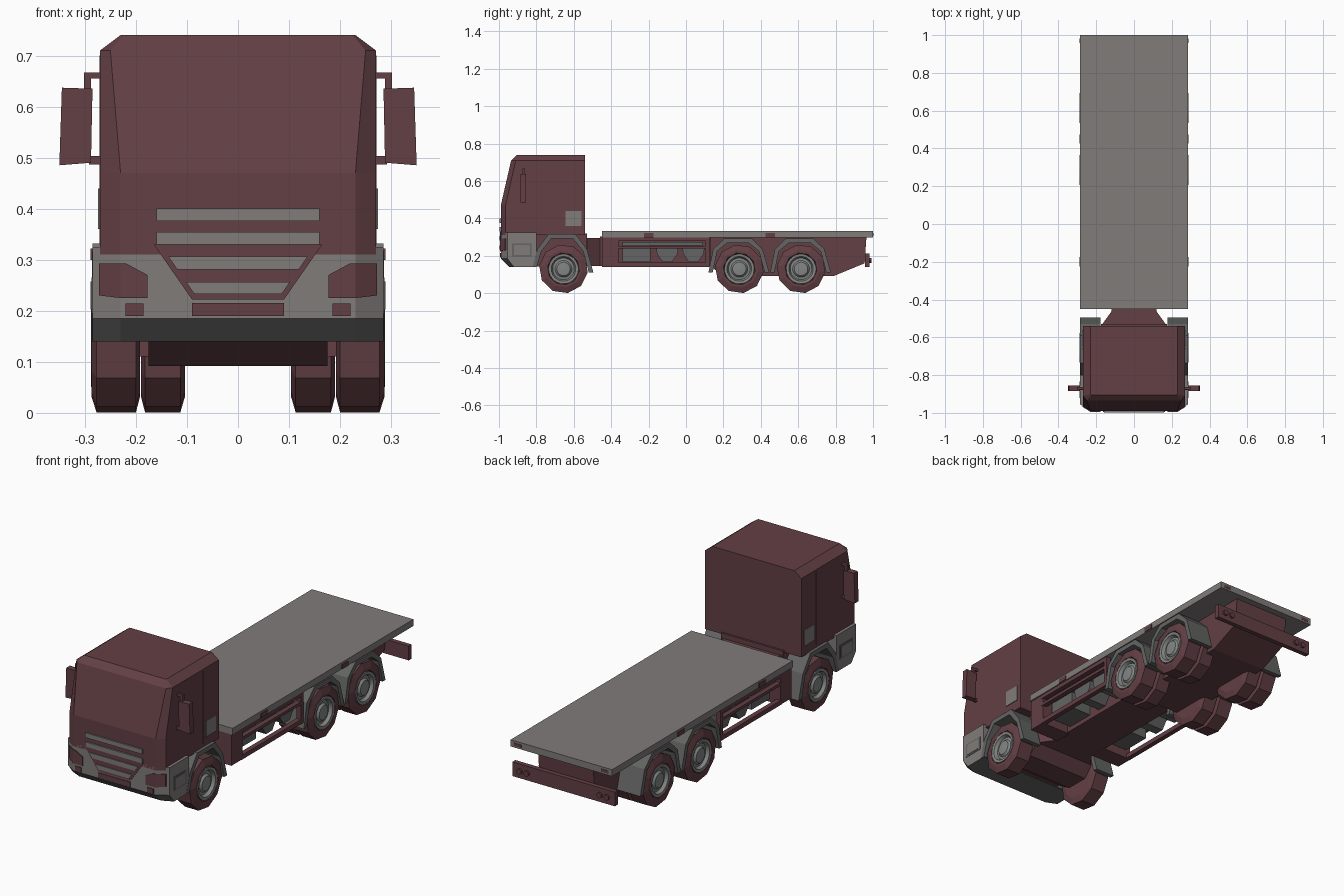
import bpy, bmesh, math

cube = bpy.data.objects.get("Cube")
if cube:
    bpy.data.objects.remove(cube, do_unlink=True)


def material(name, rgb):
    m = bpy.data.materials.new(name)
    m.use_nodes = True
    m.diffuse_color = (*rgb, 1)
    m.node_tree.nodes["Principled BSDF"].inputs["Base Color"].default_value = (*rgb, 1)
    return m


MAROON = material("maroon", (0.125, 0.05, 0.058))
GREY = material("warm_grey", (0.215, 0.2, 0.194))
DARK = material("dark_grey", (0.125, 0.13, 0.125))
RIM = material("rim_grey", (0.23, 0.235, 0.235))


def loft(name, rings, mats, closed=False, rule=None):
    """Skin equal rings of points; cap the ends unless the rings close on themselves."""
    bm = bmesh.new()
    vs = [[bm.verts.new(p) for p in r] for r in rings]
    n = len(rings[0])
    last = len(vs) if closed else len(vs) - 1
    for i in range(last):
        a, b = vs[i], vs[(i + 1) % len(vs)]
        for j in range(n):
            k = (j + 1) % n
            bm.faces.new((a[j], a[k], b[k], b[j]))
    if not closed:
        bm.faces.new(vs[0])
        bm.faces.new(vs[-1])
    bmesh.ops.recalc_face_normals(bm, faces=bm.faces[:])
    if rule:
        for f in bm.faces:
            f.material_index = rule(f)
    me = bpy.data.meshes.new(name)
    bm.to_mesh(me)
    bm.free()
    for m in mats:
        me.materials.append(m)
    ob = bpy.data.objects.new(name, me)
    bpy.context.collection.objects.link(ob)
    return ob


def sides(pair):
    return ((1, "left_"), (-1, "right_")) if pair else ((1, ""),)


def prism(name, pts, axis, a, b, mat, pair=False):
    """Extrude a flat outline along an axis, optionally on both sides."""
    put = {"x": lambda p, t: (t, p[0], p[1]),
           "y": lambda p, t: (p[0], t, p[1]),
           "z": lambda p, t: (p[0], p[1], t)}[axis]
    for s, tag in sides(pair):
        rings = [[(s * q[0], q[1], q[2]) for q in (put(p, t) for p in pts)] for t in (a, b)]
        loft(tag + name, rings, [mat])


def box(name, x, y, z, mat, pair=False):
    prism(name, [(x[0], y[0]), (x[1], y[0]), (x[1], y[1]), (x[0], y[1])], "z", z[0], z[1], mat, pair)


def revolve(name, profile, y, z, n, mat, s, smooth=False):
    """Spin (x, radius) points around a wheel axle."""
    rings = []
    for x, r in profile:
        rings.append([(s * x, y + r * math.cos(math.radians(-80) + math.tau * i / n),
                       z + r * math.sin(math.radians(-80) + math.tau * i / n)) for i in range(n)])
    ob = loft(name, rings, [mat])
    if smooth:
        bpy.ops.object.select_all(action="DESELECT")
        ob.select_set(True)
        bpy.context.view_layer.objects.active = ob
        bpy.ops.object.shade_smooth_by_angle(angle=math.radians(35))


# Cab shell: plan outlines stacked upward, narrowing at the roof
def plan(z, w, y_side, x_front, y_front, y_back):
    half = [(w, y_back, z), (w, y_side, z), (x_front, y_front, z)]
    return half + [(-x, y, zz) for x, y, zz in reversed(half)]


FRONT = -0.99
loft("cab", [plan(0.31, 0.27, -0.965, 0.23, FRONT, -0.54),
             plan(0.47, 0.27, -0.965, 0.23, FRONT, -0.54),
             plan(0.71, 0.27, -0.91, 0.25, -0.935, -0.54),
             plan(0.74, 0.23, -0.9, 0.225, -0.905, -0.54)], [MAROON])
box("door_seam", (0.268, 0.2715), (-0.665, -0.658), (0.33, 0.7), MAROON, True)
box("cab_side_panel", (0.265, 0.274), (-0.645, -0.56), (0.36, 0.44), GREY, True)

# Front bumper with a slanted darker lower lip
loft("front_bumper", [plan(0.14, 0.285, -0.92, 0.23, -0.945, -0.8),
                      plan(0.185, 0.285, -0.955, 0.23, FRONT, -0.8),
                      plan(0.325, 0.285, -0.955, 0.23, FRONT, -0.8)],
     [GREY, DARK], rule=lambda f: 1 if f.normal.z < -0.2 else 0)
box("step_frame", (0.28, 0.287), (-0.93, -0.825), (0.195, 0.265), DARK, True)
box("step_panel", (0.28, 0.289), (-0.92, -0.835), (0.203, 0.257), GREY, True)


# Grille: maroon tapered field with light slats
def half_width(z):
    return 0.09 + 0.075 * (z - 0.222) / 0.108


def slat(name, z0, z1, inset, depth, mat):
    a, b = half_width(z0) - inset, half_width(z1) - inset
    prism(name, [(-a, z0), (a, z0), (b, z1), (-b, z1)], "y", FRONT + 0.004, FRONT - depth, mat)


slat("grille_field", 0.222, 0.33, 0, 0.004, MAROON)
slat("grille_slat_lower", 0.233, 0.256, 0.012, 0.008, GREY)
slat("grille_slat_middle", 0.281, 0.306, 0.012, 0.008, GREY)
for z in (0.33, 0.376):
    box("grille_slat_upper", (-0.16, 0.16), (FRONT - 0.008, FRONT + 0.001), (z, z + 0.024), GREY)
box("number_plate", (-0.09, 0.09), (FRONT - 0.005, FRONT + 0.003), (0.19, 0.215), MAROON)
box("fog_lamp", (0.185, 0.22), (FRONT - 0.005, FRONT + 0.003), (0.19, 0.214), MAROON, True)


# Headlights wrap around the bumper corner
def front_y(x):
    return FRONT + max(0, x - 0.23) * 0.035 / 0.055


def wrap_plate(name, pts, mat):
    for s, tag in sides(True):
        loft(tag + name, [[(s * x, front_y(x) + d, z) for x, z in pts] for d in (-0.005, 0.003)], [mat])


wrap_plate("headlight_inner", [(0.177, 0.225), (0.23, 0.225), (0.23, 0.293), (0.22, 0.293), (0.177, 0.27)], MAROON)
wrap_plate("headlight_outer", [(0.23, 0.225), (0.272, 0.23), (0.272, 0.293), (0.23, 0.293)], MAROON)

# Mirrors on bracket arms
prism("mirror", [(0.288, 0.49), (0.35, 0.485), (0.345, 0.637), (0.285, 0.635)], "y", -0.885, -0.855, MAROON, True)
box("mirror_upper_arm", (0.265, 0.302), (-0.875, -0.862), (0.655, 0.667), MAROON, True)
box("mirror_post", (0.288, 0.302), (-0.875, -0.862), (0.625, 0.667), MAROON, True)
box("mirror_lower_arm", (0.265, 0.292), (-0.88, -0.867), (0.487, 0.503), MAROON, True)

# Chassis: under-cab block, tapering neck, middle beam and tail
prism("under_cab_block", [(-0.94, 0.142), (-0.78, 0.142), (-0.7, 0.092), (-0.58, 0.092),
                          (-0.53, 0.145), (-0.53, 0.32), (-0.94, 0.32)], "x", -0.175, 0.175, MAROON)
prism("chassis_neck", [(-0.175, -0.54), (0.175, -0.54), (0.11, -0.45), (-0.11, -0.45)], "z", 0.145, 0.295, MAROON)
box("chassis_beam", (-0.12, 0.12), (-0.46, 0.2), (0.145, 0.302), MAROON)
prism("chassis_tail", [(0.13, 0.145), (0.2, 0.092), (0.79, 0.092), (0.955, 0.16),
                       (0.965, 0.302), (0.13, 0.302)], "x", -0.155, 0.155, MAROON)

# Flat bed with side and tail markers
box("flat_bed", (-0.285, 0.285), (-0.45, 1.0), (0.298, 0.332), GREY)
for y in (-0.2, 0.45):
    box("side_marker", (0.28, 0.289), (y - 0.025, y + 0.025), (0.299, 0.322), MAROON, True)
box("tail_marker", (0.225, 0.265), (0.994, 1.0015), (0.307, 0.322), MAROON, True)

# Rear bumper bar with round lamps
box("rear_bumper", (-0.288, 0.288), (0.958, 0.982), (0.14, 0.212), MAROON)
for s, tag in sides(True):
    for x in (0.205, 0.245):
        ring = [(s * x + 0.014 * math.cos(i * math.tau / 10), 0.176 + 0.014 * math.sin(i * math.tau / 10))
                for i in range(10)]
        prism(tag + "tail_lamp", ring, "y", 0.98, 0.992, MAROON)

# Side guards with tanks behind them
box("guard_front_panel", (0.11, 0.278), (-0.45, -0.36), (0.14, 0.3), MAROON, True)
box("guard_lower_rail", (0.255, 0.28), (-0.37, 0.125), (0.14, 0.163), MAROON, True)
box("guard_upper_rail", (0.255, 0.28), (-0.37, 0.125), (0.238, 0.253), MAROON, True)
box("guard_top_rail", (0.255, 0.28), (-0.37, 0.125), (0.278, 0.3), MAROON, True)
box("guard_rear_post", (0.255, 0.28), (0.105, 0.125), (0.14, 0.3), MAROON, True)
box("tank_shelf", (0.11, 0.25), (-0.34, 0.09), (0.255, 0.275), DARK, True)
box("storage_box", (0.11, 0.235), (-0.34, -0.19), (0.168, 0.255), DARK, True)
for y in (-0.1, 0.04):
    prism("air_tank", [(y - 0.06, 0.25), (y - 0.055, 0.21), (y - 0.025, 0.168), (y + 0.025, 0.168),
                       (y + 0.055, 0.21), (y + 0.06, 0.25)], "x", 0.11, 0.245, DARK, True)


# Wheel arches: a folded band over each axle
def arch(name, y, z_top, front_end, x0):
    outer = [(-0.165, front_end), (-0.14, 0.235), (-0.08, z_top), (0.065, z_top), (0.125, 0.235), (0.16, 0.11)]
    inner = [(0.135, 0.112), (0.105, 0.225), (0.05, z_top - 0.024), (-0.065, z_top - 0.024),
             (-0.118, 0.225), (-0.142, front_end + 0.002)]
    prism(name, [(y + a, z) for a, z in outer + inner], "x", x0, 0.286, DARK, True)


AXLES = (("front", -0.655), ("middle", 0.285), ("rear", 0.615))
arch("front_arch", -0.655, 0.316, 0.14, 0.178)
arch("middle_arch", 0.285, 0.293, 0.11, 0.105)
arch("rear_arch", 0.615, 0.293, 0.11, 0.105)

# Wheels: faceted tyres, dished rims and inner twins on the back axles
for label, y in AXLES:
    box(label + "_axle", (-0.2, 0.2), (y - 0.02, y + 0.02), (0.11, 0.15), MAROON)
    for s, tag in sides(True):
        revolve(tag + label + "_tyre", [(0.192, 0.1), (0.2, 0.131), (0.277, 0.131), (0.287, 0.1), (0.287, 0.086),
                                        (0.268, 0.076)], y, 0.13, 10, MAROON, s)
        revolve(tag + label + "_rim", [(0.262, 0.08), (0.288, 0.08), (0.286, 0.066), (0.27, 0.058),
                                       (0.272, 0.045), (0.282, 0.036), (0.284, 0.012)],
                y, 0.13, 20, RIM, s, True)
        if label != "front":
            revolve(tag + label + "_inner_tyre", [(0.104, 0.1), (0.113, 0.131), (0.182, 0.131), (0.19, 0.1)],
                    y, 0.13, 10, MAROON, s)
